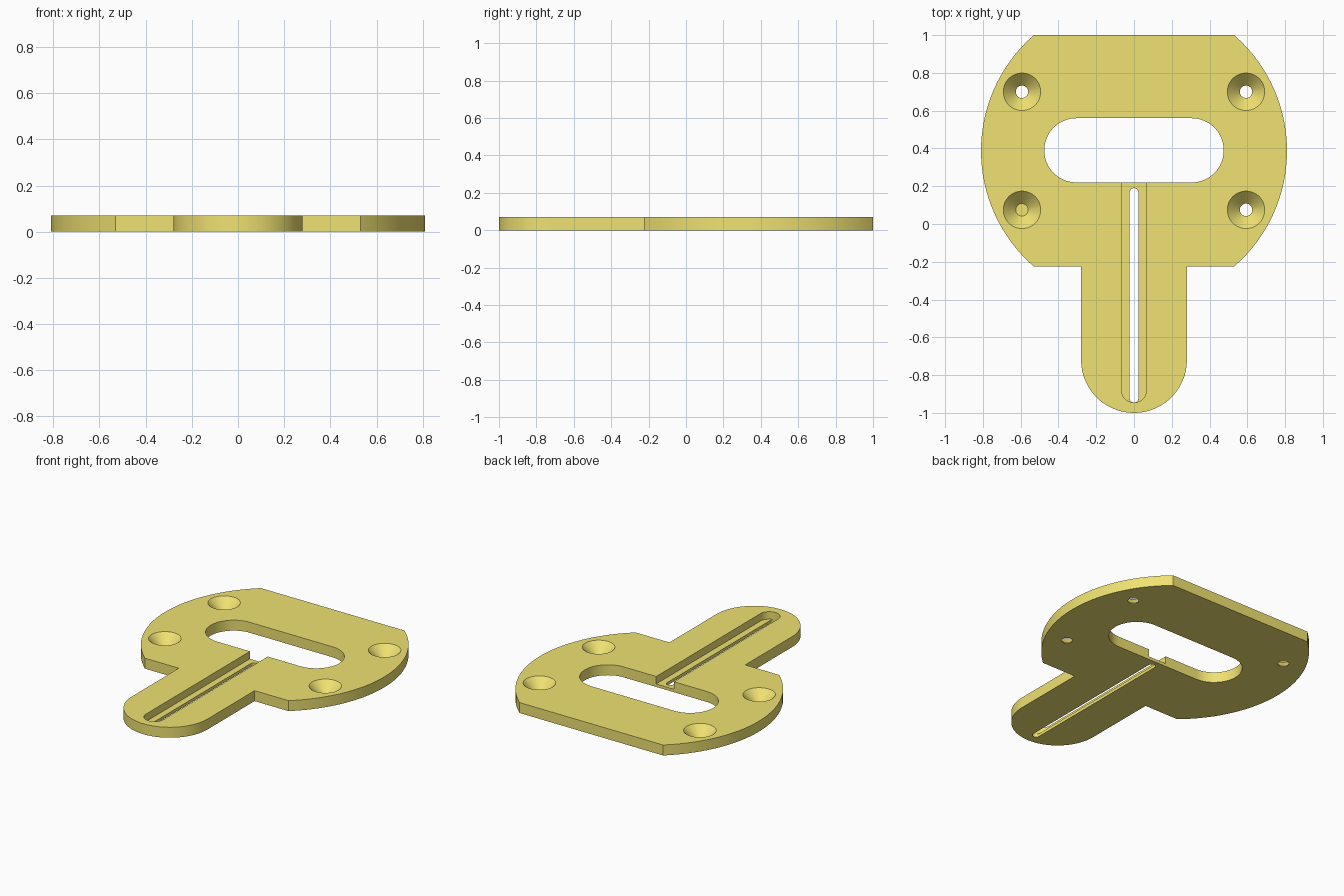
import bpy, bmesh
from math import sin, cos, pi, acos, asin

if "Cube" in bpy.data.objects:
    bpy.data.objects.remove(bpy.data.objects["Cube"])

T = 0.07           # plate thickness
CY, R = 0.3875, 0.81   # centre and radius of the round body


def arc(cx, cy, r, a0, a1, n=32):
    return [(cx + r * cos(a0 + (a1 - a0) * i / n),
             cy + r * sin(a0 + (a1 - a0) * i / n)) for i in range(n + 1)]


def prism(name, pts, z0, z1):
    """Extrude a closed counter-clockwise outline from z0 to z1."""
    bm = bmesh.new()
    face = bm.faces.new([bm.verts.new((x, y, z0)) for x, y in pts])
    top = bmesh.ops.extrude_face_region(bm, geom=[face])['geom']
    bmesh.ops.translate(bm, vec=(0, 0, z1 - z0),
                        verts=[v for v in top if isinstance(v, bmesh.types.BMVert)])
    bmesh.ops.recalc_face_normals(bm, faces=bm.faces)
    return finish(name, bm)


def lathe(name, x, y, profile, n=48):
    """Stack of rings (radius, z) closed with flat caps."""
    bm = bmesh.new()
    rings = [[bm.verts.new((x + r * cos(2 * pi * i / n), y + r * sin(2 * pi * i / n), z))
              for i in range(n)] for r, z in profile]
    for a, b in zip(rings, rings[1:]):
        for i in range(n):
            j = (i + 1) % n
            bm.faces.new((a[i], a[j], b[j], b[i]))
    bm.faces.new(rings[0])
    bm.faces.new(rings[-1])
    bmesh.ops.recalc_face_normals(bm, faces=bm.faces)
    return finish(name, bm)


def finish(name, bm):
    me = bpy.data.meshes.new(name)
    bm.to_mesh(me)
    bm.free()
    ob = bpy.data.objects.new(name, me)
    bpy.context.collection.objects.link(ob)
    return ob


# Plate outline: truncated disc with a round-ended tongue
a = asin((1 - CY) / R)
tw, ty = 0.28, -0.72
outline = (arc(0, CY, R, -a, a, 48) + arc(0, CY, R, pi - a, pi + a, 48)
           + [(-tw, CY - R * sin(a))] + arc(0, ty, tw, pi, 2 * pi, 48)
           + [(tw, CY - R * sin(a))])
plate = prism("mounting_plate", outline, 0, T)

# Wide window
wr = 0.17
window = (arc(0.475 - wr, 0.39, wr, -pi / 2, pi / 2)
          + arc(-0.475 + wr, 0.39, wr, pi / 2, 3 * pi / 2))
cutters = [prism("window_cutter", window, -0.1, 0.2)]

# Shallow groove open to the window, with a narrow slit through its floor
gr, sr, end = 0.066, 0.023, -0.945
groove = arc(0, end + gr, gr, pi, 2 * pi) + [(gr, 0.3), (-gr, 0.3)]
slit = arc(0, end + sr, sr, pi, 2 * pi, 16) + arc(0, 0.19 - sr, sr, 0, pi, 16)
cutters += [prism("groove_cutter", groove, 0.02, 0.2),
            prism("slit_cutter", slit, -0.1, 0.15)]

# Countersunk screw holes; the front left one is blind
for x in (-0.593, 0.593):
    for y in (0.70, 0.075):
        blind = x < 0 and y < 0.3
        profile = [(0.033, 0.004)] if blind else [(0.033, -0.1), (0.033, 0.004)]
        cutters.append(lathe("screw_hole_cutter", x, y, profile + [(0.099, T), (0.099, 0.2)]))

bpy.context.view_layer.objects.active = plate
plate.select_set(True)
for c in cutters:
    mod = plate.modifiers.new("cut", 'BOOLEAN')
    mod.operation, mod.solver, mod.object = 'DIFFERENCE', 'EXACT', c
    bpy.ops.object.modifier_apply(modifier=mod.name)
    bpy.data.objects.remove(c)

# Yellow material and smooth curved walls
mat = bpy.data.materials.new("yellow")
mat.diffuse_color = (0.87, 0.76, 0.17, 1)
mat.use_nodes = True
mat.node_tree.nodes["Principled BSDF"].inputs["Base Color"].default_value = mat.diffuse_color
plate.data.materials.clear()
plate.data.materials.append(mat)
bpy.ops.object.shade_smooth_by_angle(angle=0.5)
